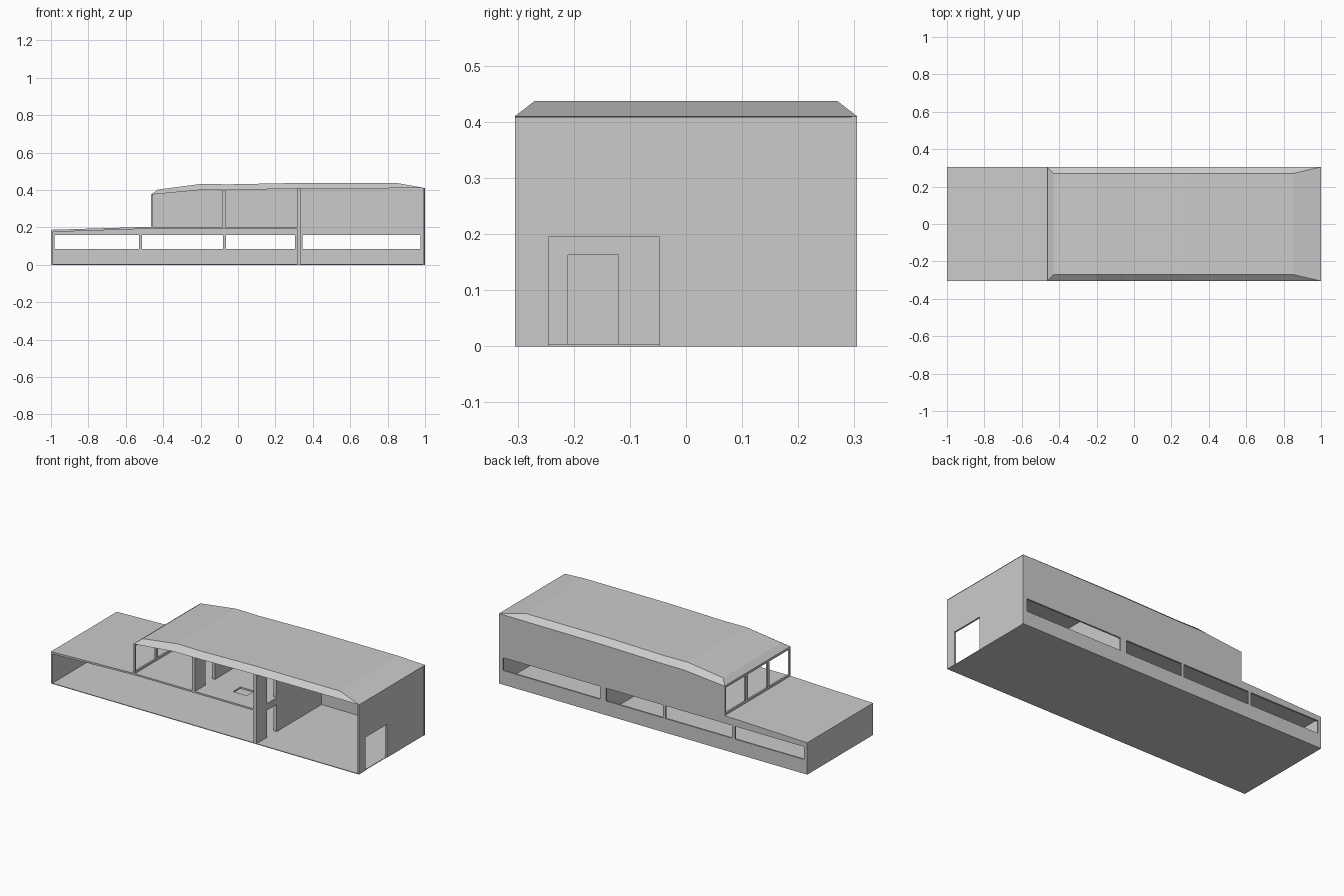
import bpy, bmesh
from mathutils import Vector

cube = bpy.data.objects.get("Cube")
if cube:
    bpy.data.objects.remove(cube)

GREY = 0.6
grey = bpy.data.materials.new("plain grey")
grey.use_nodes = True
grey.diffuse_color = (GREY, GREY, GREY, 1)
grey.node_tree.nodes["Principled BSDF"].inputs["Base Color"].default_value = (GREY, GREY, GREY, 1)

W = 0.305        # half the depth of the house
FLOOR2 = 0.203   # top of the upper floor


def finish(name, bm):
    bmesh.ops.recalc_face_normals(bm, faces=bm.faces)
    mesh = bpy.data.meshes.new(name)
    bm.to_mesh(mesh)
    bm.free()
    mesh.materials.append(grey)
    obj = bpy.data.objects.new(name, mesh)
    bpy.context.collection.objects.link(obj)
    return obj


def rect(u0, u1, v0, v1):
    return [(u0, v0), (u1, v0), (u1, v1), (u0, v1)]


def panel(name, axis, start, end, outline, holes=()):
    """Flat outline with holes, extruded along one axis from start to end."""
    place = {"x": lambda u, v: (start, u, v),
             "y": lambda u, v: (u, start, v),
             "z": lambda u, v: (u, v, start)}[axis]
    direction = Vector([float(axis == a) for a in "xyz"])
    bm = bmesh.new()
    for loop in [outline, *holes]:
        verts = [bm.verts.new(place(u, v)) for u, v in loop]
        for a, b in zip(verts, verts[1:] + verts[:1]):
            bm.edges.new((a, b))
    bmesh.ops.triangle_fill(bm, edges=bm.edges[:], use_beauty=True, normal=direction)
    ext = bmesh.ops.extrude_face_region(bm, geom=bm.faces[:], use_keep_orig=True)
    moved = [g for g in ext["geom"] if isinstance(g, bmesh.types.BMVert)]
    bmesh.ops.translate(bm, verts=moved, vec=direction * (end - start))
    return finish(name, bm)


def wall_with_door(bottom, top, y0, y1, head):
    """Outline of a cross wall with a doorway notched out of its foot."""
    return [(-W, bottom), (y0, bottom), (y0, head), (y1, head),
            (y1, bottom), (W, bottom), (W, top), (-W, top)]


# Eave line, shared by the roof and the back wall
eaves = [(-0.465, 0.375), (-0.2, 0.4), (-0.05, 0.4), (0.33, 0.407), (1, 0.41)]
ridges = [(-0.43, 0.402), (-0.2, 0.432), (-0.05, 0.43), (0.3, 0.437), (0.85, 0.437)]

# Floors and lower roof
panel("ground_floor", "z", 0, 0.004, rect(-1, 0.995, -W, W))
panel("upper_floor", "z", FLOOR2 - 0.01, FLOOR2, rect(-0.465, 0.32, -W, W),
      [rect(0.1, 0.19, -0.19, -0.12)])
panel("lower_roof", "y", -W, W,
      [(-1, 0.175), (-0.465, FLOOR2 - 0.01), (-0.465, FLOOR2), (-1, 0.187)])

# Back wall with its row of windows
windows = [(-0.98, -0.53), (-0.513, -0.08), (-0.063, 0.305), (0.345, 0.975)]
panel("back_wall", "y", W - 0.01, W,
      [(-1, 0), (1, 0)] + eaves[::-1] + [(-0.465, FLOOR2), (-1, 0.187)],
      [rect(a, b, 0.083, 0.158) for a, b in windows])

# End walls
panel("low_end_wall", "x", -1, -0.99, rect(-W, W, 0, 0.187))
panel("tall_end_wall", "x", 0.988, 0.998,
      wall_with_door(0, 0.409, -0.245, -0.047, 0.195))

# Glazed end of the upper floor: three open bays
bay = 2 * W / 3
panel("upper_end_frame", "x", -0.465, -0.455, rect(-W, W, FLOOR2, 0.376),
      [rect(-W + bay * i + 0.01, -W + bay * (i + 1) - 0.01, FLOOR2 + 0.012, 0.363)
       for i in range(3)])

# Cross walls
panel("hall_wall", "x", 0.315, 0.335,
      wall_with_door(0, 0.407, -0.21, -0.12, 0.163),
      [rect(-0.21, -0.12, FLOOR2, 0.365)])
panel("upper_room_wall", "x", -0.085, -0.065,
      wall_with_door(FLOOR2, 0.4, -0.21, -0.12, 0.365))

# Main roof: a closed hipped cap with sloping sides
bm = bmesh.new()
rows = [[bm.verts.new((x, y, z)) for x, z in line]
        for line, y in ((eaves, -W), (ridges, -0.27), (ridges, 0.27), (eaves, W))]
for lower, upper in zip(rows, rows[1:] + rows[:1]):
    for i in range(len(eaves) - 1):
        bm.faces.new((lower[i], lower[i + 1], upper[i + 1], upper[i]))
for i in (0, -1):
    bm.faces.new([row[i] for row in rows])
finish("main_roof", bm)
